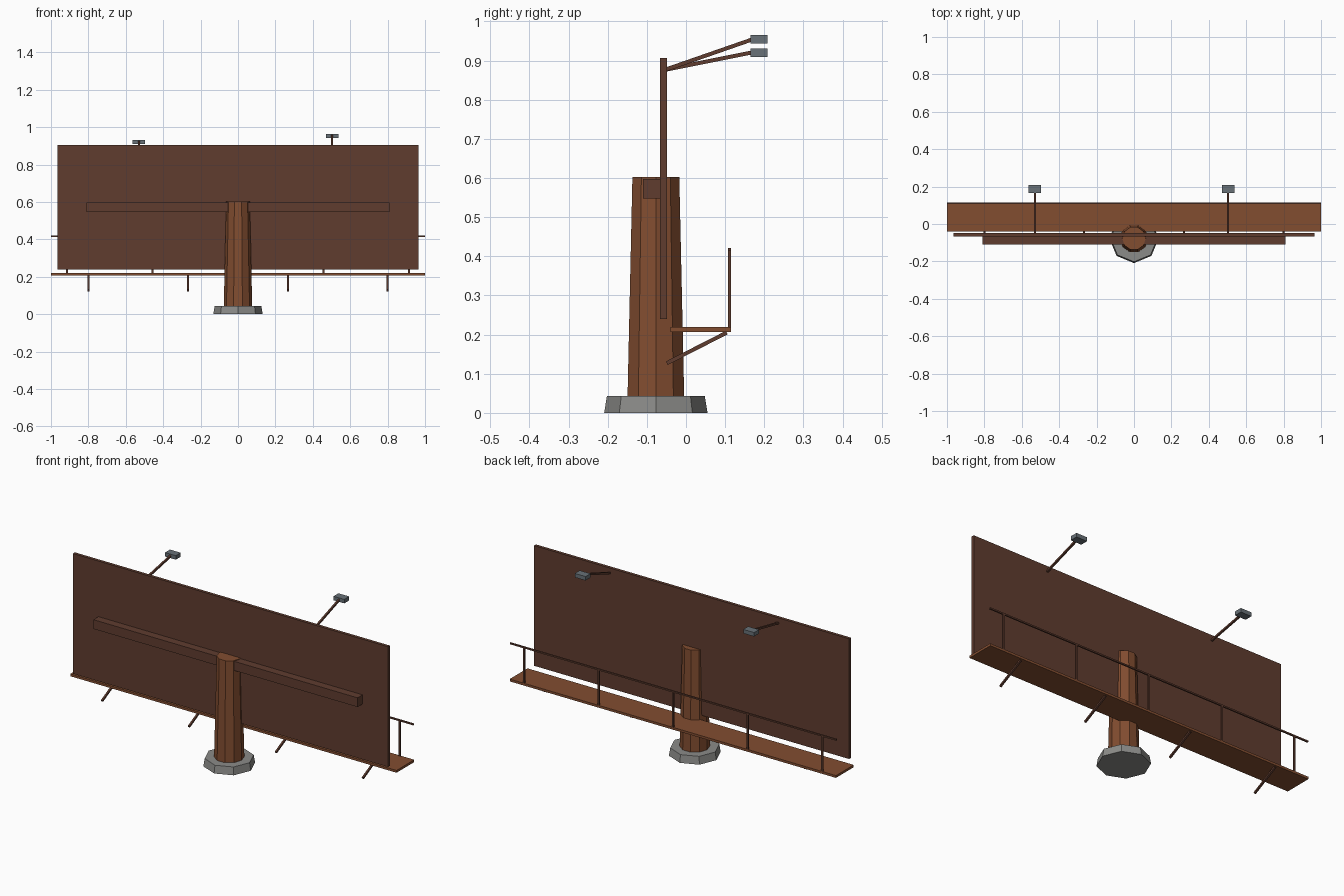
import bpy, bmesh, math
from mathutils import Vector, Matrix

cube = bpy.data.objects.get("Cube")
if cube:
    bpy.data.objects.remove(cube, do_unlink=True)


def material(name, rgb):
    m = bpy.data.materials.new(name)
    m.use_nodes = True
    col = (*rgb, 1)
    m.diffuse_color = col
    m.node_tree.nodes["Principled BSDF"].inputs["Base Color"].default_value = col
    return m


dark = material("dark_brown", (0.115, 0.045, 0.028))
wood = material("rust_brown", (0.225, 0.075, 0.030))
concrete = material("concrete_grey", (0.26, 0.26, 0.25))
steel = material("slate_grey", (0.14, 0.165, 0.185))


def finish(name, bm, mat):
    bmesh.ops.recalc_face_normals(bm, faces=bm.faces)
    me = bpy.data.meshes.new(name)
    bm.to_mesh(me)
    bm.free()
    me.materials.append(mat)
    ob = bpy.data.objects.new(name, me)
    bpy.context.collection.objects.link(ob)
    return ob


def box(name, lo, hi, mat):
    lo, hi = Vector(lo), Vector(hi)
    bm = bmesh.new()
    bmesh.ops.create_cube(bm, size=1, matrix=Matrix.Translation((lo + hi) / 2) @ Matrix.Diagonal((*(hi - lo), 1)))
    return finish(name, bm, mat)


def bar(name, a, b, width, mat):
    """Square bar running between two points."""
    a, b = Vector(a), Vector(b)
    d = b - a
    bm = bmesh.new()
    turn = d.to_track_quat('Z', 'X').to_matrix().to_4x4()
    bmesh.ops.create_cube(bm, size=1, matrix=Matrix.Translation((a + b) / 2) @ turn
                          @ Matrix.Diagonal((width, width, d.length, 1)))
    return finish(name, bm, mat)


def tapered(name, sides, y, z0, z1, r0, r1, mat):
    """Faceted tapered column with a corner on the x axis."""
    bm = bmesh.new()
    rings = []
    for z, r in ((z0, r0), (z1, r1)):
        angles = [math.tau * i / sides for i in range(sides)]
        rings.append([bm.verts.new((r * math.cos(t), y + r * math.sin(t), z)) for t in angles])
    low, high = rings
    bm.faces.new(low)
    bm.faces.new(high)
    for i in range(sides):
        j = (i + 1) % sides
        bm.faces.new((low[i], low[j], high[j], high[i]))
    return finish(name, bm, mat)


# Footing and pole
POLE_Y = -0.077
tapered("footing", 8, POLE_Y, 0, 0.043, 0.132, 0.125, concrete)
tapered("pole", 10, POLE_Y, 0.002, 0.602, 0.077, 0.063, wood)

# Sign panel and the beam behind it
box("sign_panel", (-0.966, -0.066, 0.24), (0.966, -0.049, 0.906), dark)
box("support_beam", (-0.81, -0.11, 0.547), (0.81, -0.06, 0.598), dark)

# Walkway with railing
box("walkway", (-1, -0.04, 0.207), (1, 0.115, 0.22), wood)
box("hand_rail", (-1, 0.107, 0.413), (1, 0.115, 0.421), dark)
for i in range(5):
    x = (i - 2) * 0.457
    box(f"rail_post_{i + 1}", (x - 0.005, 0.107, 0.215), (x + 0.005, 0.115, 0.418), dark)

# Sloping struts under the walkway
for i in range(4):
    x = (i - 1.5) * 0.533
    bar(f"walkway_strut_{i + 1}", (x, -0.049, 0.127), (x, 0.104, 0.205), 0.010, dark)

# Lamps on arms
for side, x, z in (("right", -0.53, 0.920), ("left", 0.503, 0.954)):
    bar(f"{side}_lamp_arm", (x, -0.055, 0.876), (x, 0.175, z + 0.002), 0.010, dark)
    box(f"{side}_lamp", (x - 0.033, 0.165, z - 0.011), (x + 0.033, 0.208, z + 0.011), steel)
